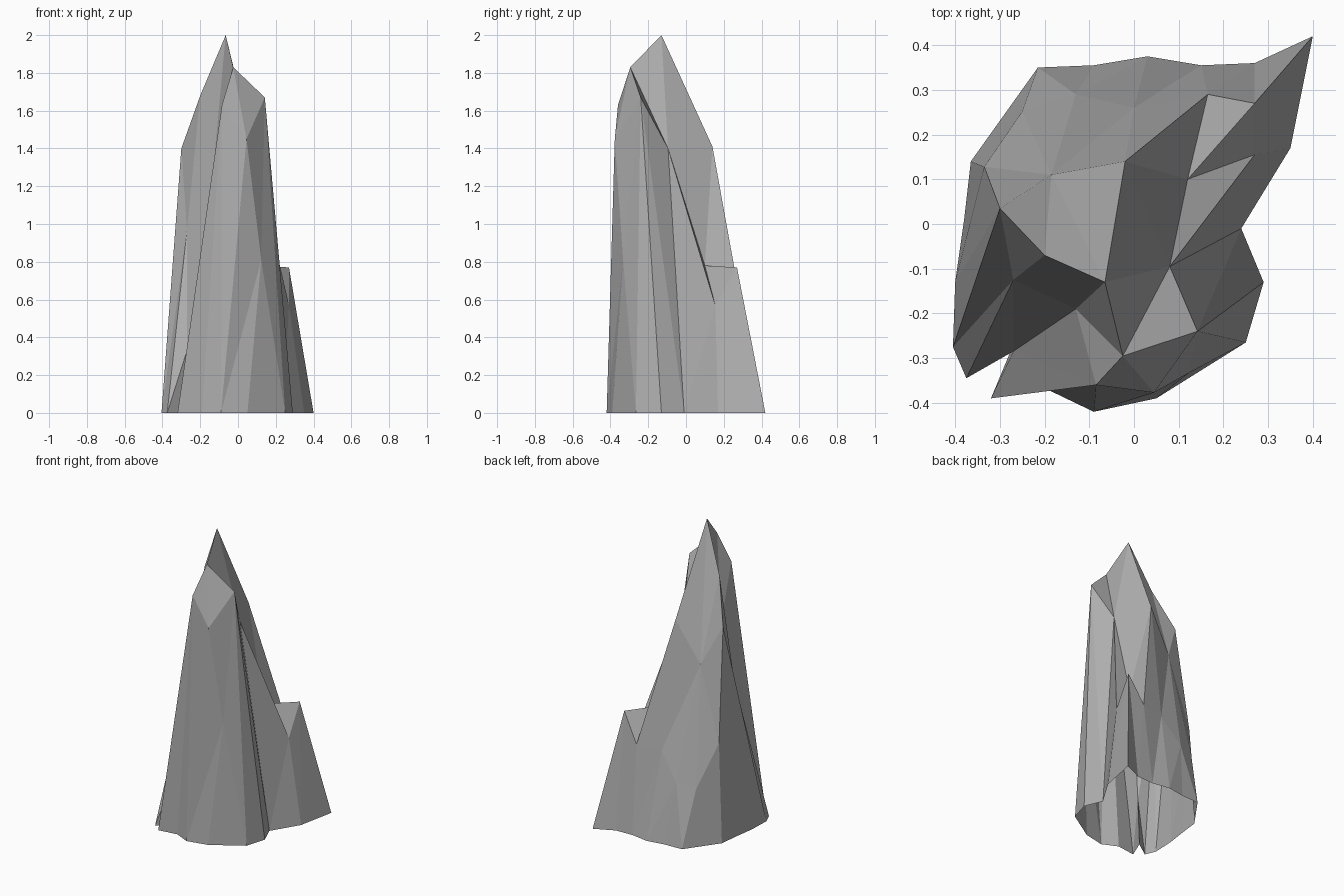
import bpy, bmesh

if "Cube" in bpy.data.objects:
    bpy.data.objects.remove(bpy.data.objects["Cube"])

def name_points(letters, coords):
    return dict(zip(letters, coords))

# Jagged footprint on the ground, anticlockwise from the front left blade
foot = name_points("abcdefghijklmnopqrst", [
    (-.32, -.39), (-.19, -.372), (-.09, -.42), (.05, -.39), (.25, -.265),
    (.29, -.13), (.24, -.01), (.35, .17), (.40, .42), (.27, .36),
    (.15, .355), (.03, .375), (-.09, .355), (-.215, .35), (-.365, .14),
    (-.38, .01), (-.40, -.13), (-.405, -.275), (-.375, -.345), (-.27, -.27)])

# Summit and the front shoulder
crest = name_points("ABCDE", [
    (-.065, -.13, 2.0), (-.025, -.295, 1.83), (.142, -.24, 1.67),
    (.045, -.377, 1.45), (-.085, -.36, 1.63)])

# Front left cleft and left shoulder
left_side = name_points("FWIGH", [
    (-.13, -.19, 1.3), (-.27, -.285, .33), (-.27, -.125, .97),
    (-.30, .035, 1.40), (-.20, -.07, 1.68)])

# Right gully and the small side spur
right_side = name_points("NJKPQR", [
    (.123, -.333, .81), (.08, -.095, 1.40), (.12, .10, .78),
    (.27, .155, .57), (.27, .27, .77), (.165, .29, .58)])

# Sloping back
back = name_points("LMSTUV", [
    (-.02, .14, 1.41), (-.185, .11, 1.14), (0, .26, .57),
    (-.13, .29, .40), (-.25, .252, .37), (-.335, .128, .66)])

bm = bmesh.new()
verts = {k: bm.verts.new((x, y, 0)) for k, (x, y) in foot.items()}
for group in (crest, left_side, right_side, back):
    verts.update({k: bm.verts.new(p) for k, p in group.items()})

def facets(hub, ring):
    """Flat triangular rock facets spreading from one corner."""
    for p, q in zip(ring, ring[1:]):
        bm.faces.new((verts[hub], verts[p], verts[q]))

# Front shoulder
facets("E", "FWabcDBF")
facets("D", "cNCB")
facets("N", "cdeC")
facets("C", "efgJB")
# Gully and spur
facets("J", "gPKLAB")
facets("P", "ghQK")
facets("Q", "hijRK")
facets("R", "jkSLK")
# Back slope
facets("S", "klTML")
facets("T", "lmnUM")
facets("U", "noVM")
facets("V", "opqGM")
# Left shoulder, cleft and summit
facets("G", "qrIHM")
facets("I", "rsWFH")
facets("W", "sta")
facets("A", "LMHFB")

mesh = bpy.data.meshes.new("rock_spire")
bm.to_mesh(mesh)
bm.free()
rock = bpy.data.objects.new("rock_spire", mesh)
bpy.context.collection.objects.link(rock)

# Dark stone
stone = bpy.data.materials.new("dark_stone")
stone.diffuse_color = (.43, .43, .43, 1)
stone.use_nodes = True
stone.node_tree.nodes["Principled BSDF"].inputs["Base Color"].default_value = stone.diffuse_color
mesh.materials.append(stone)
